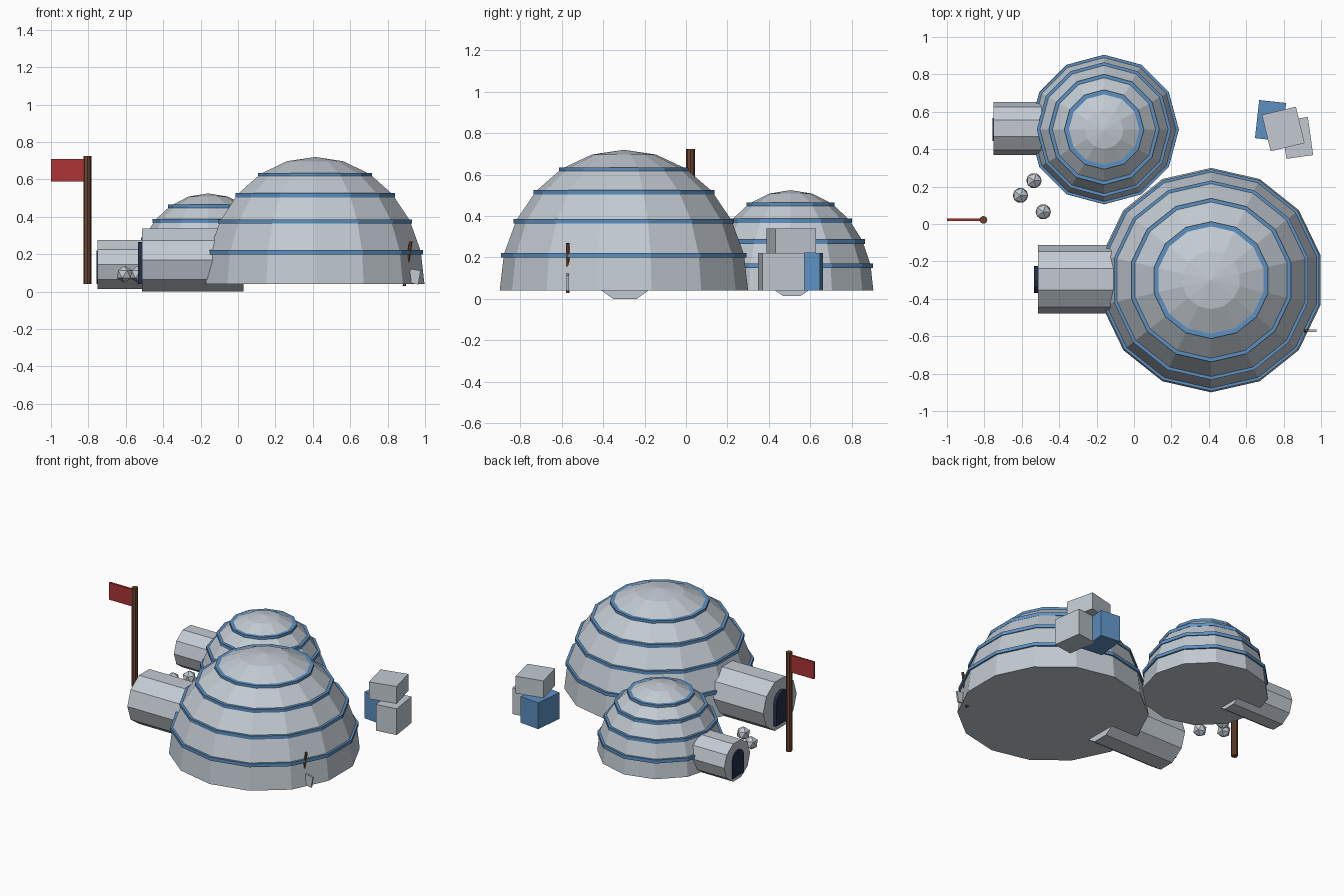
import bpy, bmesh, math
from mathutils import Matrix, Vector

cube = bpy.data.objects.get("Cube")
if cube:
    bpy.data.objects.remove(cube, do_unlink=True)


def material(name, rgb):
    m = bpy.data.materials.new(name)
    m.use_nodes = True
    m.diffuse_color = (*rgb, 1)
    m.node_tree.nodes["Principled BSDF"].inputs["Base Color"].default_value = (*rgb, 1)
    return m


SNOW = material("snow grey", (0.54, 0.59, 0.64))
BLUE = material("band blue", (0.11, 0.28, 0.54))
NAVY = material("door navy", (0.018, 0.028, 0.065))
WOOD = material("wood brown", (0.15, 0.06, 0.028))
RED = material("flag red", (0.42, 0.033, 0.036))


def add_object(name, bm, mat):
    bmesh.ops.recalc_face_normals(bm, faces=bm.faces)
    mesh = bpy.data.meshes.new(name)
    bm.to_mesh(mesh)
    bm.free()
    mesh.materials.append(mat)
    obj = bpy.data.objects.new(name, mesh)
    bpy.context.collection.objects.link(obj)
    return obj


def box(name, center, size, mat, axis="Z", degrees=0):
    bm = bmesh.new()
    bmesh.ops.create_cube(bm, size=1)
    turn = Matrix.Rotation(math.radians(degrees), 4, axis)
    bm.transform(Matrix.Translation(center) @ turn @ Matrix.Diagonal((*size, 1)))
    return add_object(name, bm, mat)


def rod(name, start, end, radius, sides, mat):
    start, end = Vector(start), Vector(end)
    bm = bmesh.new()
    bmesh.ops.create_cone(bm, cap_ends=True, segments=sides, radius1=radius,
                          radius2=radius, depth=(end - start).length)
    turn = (end - start).to_track_quat("Z", "Y").to_matrix().to_4x4()
    bm.transform(Matrix.Translation((start + end) / 2) @ turn)
    return add_object(name, bm, mat)


def prism_along_x(name, points, x0, x1, mat):
    bm = bmesh.new()
    face = bm.faces.new([bm.verts.new((x0, y, z)) for y, z in points])
    moved = bmesh.ops.extrude_face_region(bm, geom=[face])["geom"]
    bmesh.ops.translate(bm, vec=(x1 - x0, 0, 0),
                        verts=[v for v in moved if isinstance(v, bmesh.types.BMVert)])
    return add_object(name, bm, mat)


def lathe_rings(bm, center, sides, profile):
    """Add one ring of vertices for each (radius, z) of the profile and join them."""
    rings = []
    for r, z in profile:
        angles = [math.pi / 2 + math.tau * i / sides for i in range(sides)]
        rings.append([bm.verts.new((center[0] + r * math.cos(a),
                                    center[1] + r * math.sin(a), z)) for a in angles])
    for low, high in zip(rings, rings[1:]):
        for i in range(sides):
            j = (i + 1) % sides
            bm.faces.new((low[i], low[j], high[j], high[i]))
    return rings


BASE = 0.04


def dome(prefix, center, radius, height, sides):
    # Faceted shell with a closed floor
    steps = [math.radians(15 * i) for i in range(6)]
    curve = [(radius * math.cos(a), BASE + height * math.sin(a)) for a in steps]
    bm = bmesh.new()
    rings = lathe_rings(bm, center, sides, curve)
    bm.faces.new(rings[0])
    tip = bm.verts.new((*center, BASE + height))
    for i in range(sides):
        bm.faces.new((rings[-1][i], rings[-1][(i + 1) % sides], tip))
    add_object(prefix + "_dome", bm, SNOW)
    # Square-section bands on the dome's seams
    for n, (r, z) in enumerate(curve[1:5], 1):
        inner, outer, low, high = r - 0.022, r + 0.013, z - 0.017, z + 0.006
        bm = bmesh.new()
        lathe_rings(bm, center, sides, [(inner, low), (outer, low), (outer, high),
                                        (inner, high), (inner, low)])
        bmesh.ops.remove_doubles(bm, verts=bm.verts, dist=0.0001)
        add_object(f"{prefix}_band_{n}", bm, BLUE)


def tunnel(prefix, y, z, half_width, half_height, x0, x1):
    angles = [math.tau * i / 10 for i in range(10)]
    points = [(y + half_width * math.cos(a), z + half_height * math.sin(a)) for a in angles]
    prism_along_x(prefix + "_tunnel", points, x0, x1, SNOW)


def door(prefix, y, half_width, top, x0, x1):
    spring = top - half_width
    arch = [(y + half_width * math.cos(math.pi * i / 6),
             spring + half_width * math.sin(math.pi * i / 6)) for i in range(7)]
    points = [(y + half_width, BASE)] + arch + [(y - half_width, BASE)]
    prism_along_x(prefix + "_door", points, x0, x1, NAVY)


# Large and small shelters
dome("large", (0.412, -0.3), 0.6, 0.68, 14)
tunnel("large", -0.295, 0.168, 0.183, 0.177, -0.513, 0.03)
door("large", -0.297, 0.072, 0.265, -0.535, -0.5)
dome("small", (-0.16, 0.505), 0.4, 0.485, 12)
tunnel("small", 0.511, 0.145, 0.142, 0.137, -0.75, -0.35)
door("small", 0.506, 0.062, 0.22, -0.757, -0.74)

# Flag on its pole
rod("flag_pole", (-0.805, 0.022, BASE), (-0.805, 0.022, 0.725), 0.021, 8, WOOD)
box("flag", (-0.908, 0.022, 0.649), (0.184, 0.014, 0.118), RED)

# Stacked crates
box("blue_crate", (0.73, 0.553, 0.131), (0.145, 0.205, 0.182), BLUE, degrees=-6.3)
box("grey_crate", (0.872, 0.46, 0.131), (0.145, 0.205, 0.182), SNOW, degrees=8)
box("top_crate", (0.798, 0.508, 0.281), (0.187, 0.2, 0.118), SNOW, degrees=-13.5 + 27)

# Snowballs
for n, (x, y) in enumerate([(-0.607, 0.153), (-0.535, 0.232), (-0.485, 0.065)], 1):
    bm = bmesh.new()
    bmesh.ops.create_icosphere(bm, subdivisions=1, radius=0.046)
    bm.transform(Matrix.Translation((x, y, 0.093)))
    add_object(f"snowball_{n}", bm, SNOW)

# Shovel leaning on the large dome
rod("shovel_handle", (0.889, -0.571, 0.03), (0.924, -0.571, 0.268), 0.009, 6, WOOD)
box("shovel_blade", (0.943, -0.571, 0.08), (0.055, 0.012, 0.075), SNOW, "Y", 10)
